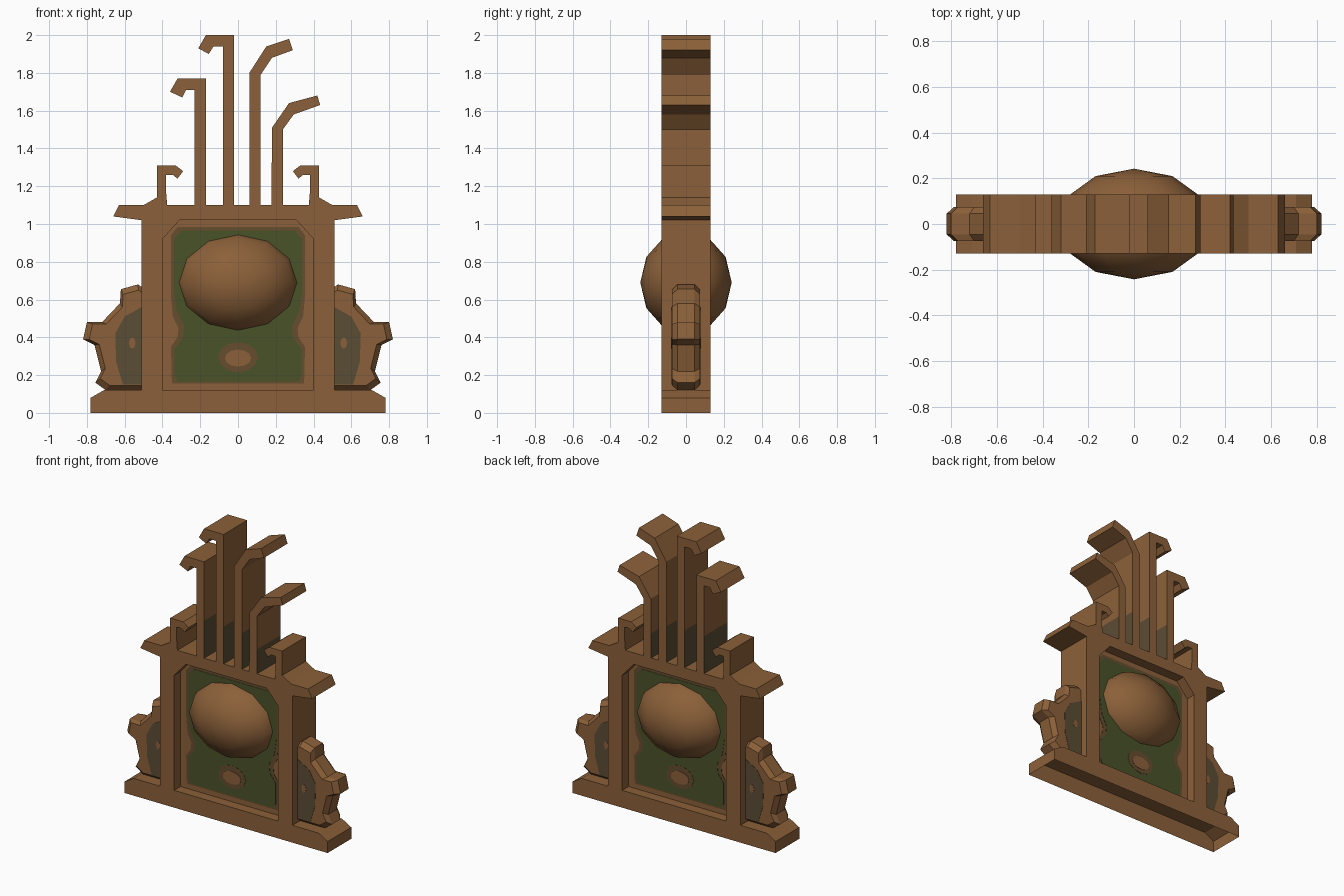
import bpy, bmesh, math
from mathutils import Vector

if "Cube" in bpy.data.objects:
    bpy.data.objects.remove(bpy.data.objects["Cube"])


def material(name, rgb):
    m = bpy.data.materials.new(name)
    m.diffuse_color = (*rgb, 1)
    m.use_nodes = True
    m.node_tree.nodes["Principled BSDF"].inputs["Base Color"].default_value = m.diffuse_color
    return m


WOOD = material("warm brown", (0.26, 0.118, 0.041))
GREEN = material("moss green", (0.068, 0.085, 0.022))
UMBER = material("dull umber", (0.13, 0.075, 0.028))
GREY = material("grey olive", (0.105, 0.074, 0.035))


def flip(pts):
    return [(-x, z) for x, z in pts]


def loft(name, pts, layers, mat=WOOD, pivot=(0, 0), open_bottom=False, stain=None):
    """Stack an x-z profile along y; layers are (y, scale about pivot)."""
    bm = bmesh.new()
    rings = []
    for y, s in layers:
        rings.append([bm.verts.new((pivot[0] + (x - pivot[0]) * s, y,
                                    pivot[1] + (z - pivot[1]) * s)) for x, z in pts])
    n = len(pts)
    for a, b in zip(rings, rings[1:]):
        for i in range(n):
            bm.faces.new((a[i], a[(i + 1) % n], b[(i + 1) % n], b[i]))
    bm.faces.new(rings[0])
    bm.faces.new(rings[-1])
    bmesh.ops.recalc_face_normals(bm, faces=bm.faces)
    if open_bottom:
        low = [f for f in bm.faces if all(v.co.z < 0.001 for v in f.verts)]
        bmesh.ops.delete(bm, geom=low, context='FACES_ONLY')
    if stain:
        # weathered lower part on the faces turned sideways
        bmesh.ops.bisect_plane(bm, geom=bm.verts[:] + bm.edges[:] + bm.faces[:],
                               plane_co=(0, 0, stain), plane_no=(0, 0, 1))
        for f in bm.faces:
            if abs(f.normal.x) > 0.9 and f.calc_center_median().z < stain:
                f.material_index = 1
    me = bpy.data.meshes.new(name)
    bm.to_mesh(me)
    bm.free()
    ob = bpy.data.objects.new(name, me)
    bpy.context.collection.objects.link(ob)
    me.materials.append(mat)
    me.materials.append(GREY)
    return ob


def slab(name, pts, depth=0.13, **kw):
    return loft(name, pts, [(-depth, 1), (depth, 1)], **kw)


def plates(name, pts, y, mat):
    """Thin painted plate on the front and the back."""
    for side, s in (("front", -1), ("back", 1)):
        loft(f"{name}_{side}", pts, [(s * (y - 0.003), 1), (s * y, 1)], mat)


def oval(cx, cz, rx, rz, n=12):
    return [(cx + rx * math.cos(2 * math.pi * i / n),
             cz + rz * math.sin(2 * math.pi * i / n)) for i in range(n)]


# hollow base and cornice
slab("base", [(-.78, 0), (.78, 0), (.78, .08), (.71, .12), (-.71, .12), (-.78, .08)],
     open_bottom=True)
slab("cornice", [(-.51, 1.02), (.51, 1.02), (.66, 1.04), (.63, 1.10),
                 (-.63, 1.10), (-.66, 1.04)])

# recessed back panel
slab("panel", [(-.41, .12), (.41, .12), (.41, 1.03), (-.41, 1.03)], depth=.06)

# pillars with the chamfered opening corner, side ornaments, small hooks
pillar = [(.40, .12), (.51, .12), (.51, 1.02), (.31, 1.02), (.40, .92)]
ornament = [(.50, .12), (.70, .12), (.755, .16), (.725, .22), (.76, .36), (.82, .39),
            (.80, .48), (.72, .48), (.625, .58), (.62, .655), (.53, .68), (.50, .66)]
stain = [(.51, .15), (.61, .15), (.645, .27), (.65, .42), (.60, .51), (.51, .56)]
hook = [(.375, 1.10), (.50, 1.10), (.43, 1.14), (.43, 1.31), (.33, 1.31), (.29, 1.28),
        (.32, 1.24), (.345, 1.26), (.38, 1.26), (.38, 1.16)]
for side, f in (("right", list), ("left", flip)):
    sx = 1 if side == "right" else -1
    slab(f"pillar_{side}", f(pillar))
    loft(f"ornament_{side}", f(ornament),
         [(-.075, .9), (-.045, 1), (.045, 1), (.075, .9)], pivot=(sx * .50, .38))
    plates(f"ornament_stain_{side}", f(stain), .077, GREY)
    plates(f"ornament_spot_{side}", f(oval(.56, .37, .018, .03, 8)), .079, WOOD)
    slab(f"small_hook_{side}", f(hook))

# tall bent pipes
pipes = [
    ([(-.23, 1.09), (-.17, 1.09), (-.17, 1.77), (-.32, 1.77), (-.36, 1.70), (-.295, 1.67),
      (-.275, 1.71), (-.23, 1.71)], 1.36),
    ([(-.08, 1.09), (-.02, 1.09), (-.02, 2.0), (-.17, 2.0), (-.21, 1.93), (-.155, 1.90),
      (-.13, 1.94), (-.08, 1.94)], 1.36),
    ([(.06, 1.09), (.12, 1.09), (.12, 1.79), (.18, 1.88), (.29, 1.92), (.27, 1.98),
      (.15, 1.94), (.06, 1.80)], 1.35),
    ([(.177, 1.09), (.237, 1.09), (.237, 1.50), (.295, 1.58), (.435, 1.63), (.42, 1.68),
      (.27, 1.64), (.18, 1.51)], 1.27),
]
for i, (pts, z) in enumerate(pipes):
    slab(f"pipe_{i + 1}", pts, stain=z)

# painted panel: umber border, green field, small oval emblem
border = [(.35, .155), (.355, .35), (.32, .40), (.315, .45), (.345, .51), (.355, .62),
          (.355, .94), (.32, .985)]
field = [(.32, .165), (.335, .20), (.335, .34), (.29, .40), (.285, .46), (.325, .54),
         (.34, .65), (.34, .92), (.30, .965)]
plates("panel_border", border + flip(border)[::-1], .062, UMBER)
plates("panel_field", field + flip(field)[::-1], .064, GREEN)
plates("emblem_ring", oval(0, .295, .105, .08), .066, UMBER)
plates("emblem", oval(0, .29, .07, .045), .068, WOOD)

# large faceted dome passing through the panel
bm = bmesh.new()
bmesh.ops.create_uvsphere(bm, u_segments=12, v_segments=6, radius=1)
for v in bm.verts:
    v.co = Vector((v.co.x * .336, v.co.z * .242, .69 + v.co.y * .272))
bmesh.ops.recalc_face_normals(bm, faces=bm.faces)
for f in bm.faces:
    f.smooth = True
me = bpy.data.meshes.new("dome")
bm.to_mesh(me)
bm.free()
me.materials.append(WOOD)
bpy.context.collection.objects.link(bpy.data.objects.new("dome", me))
